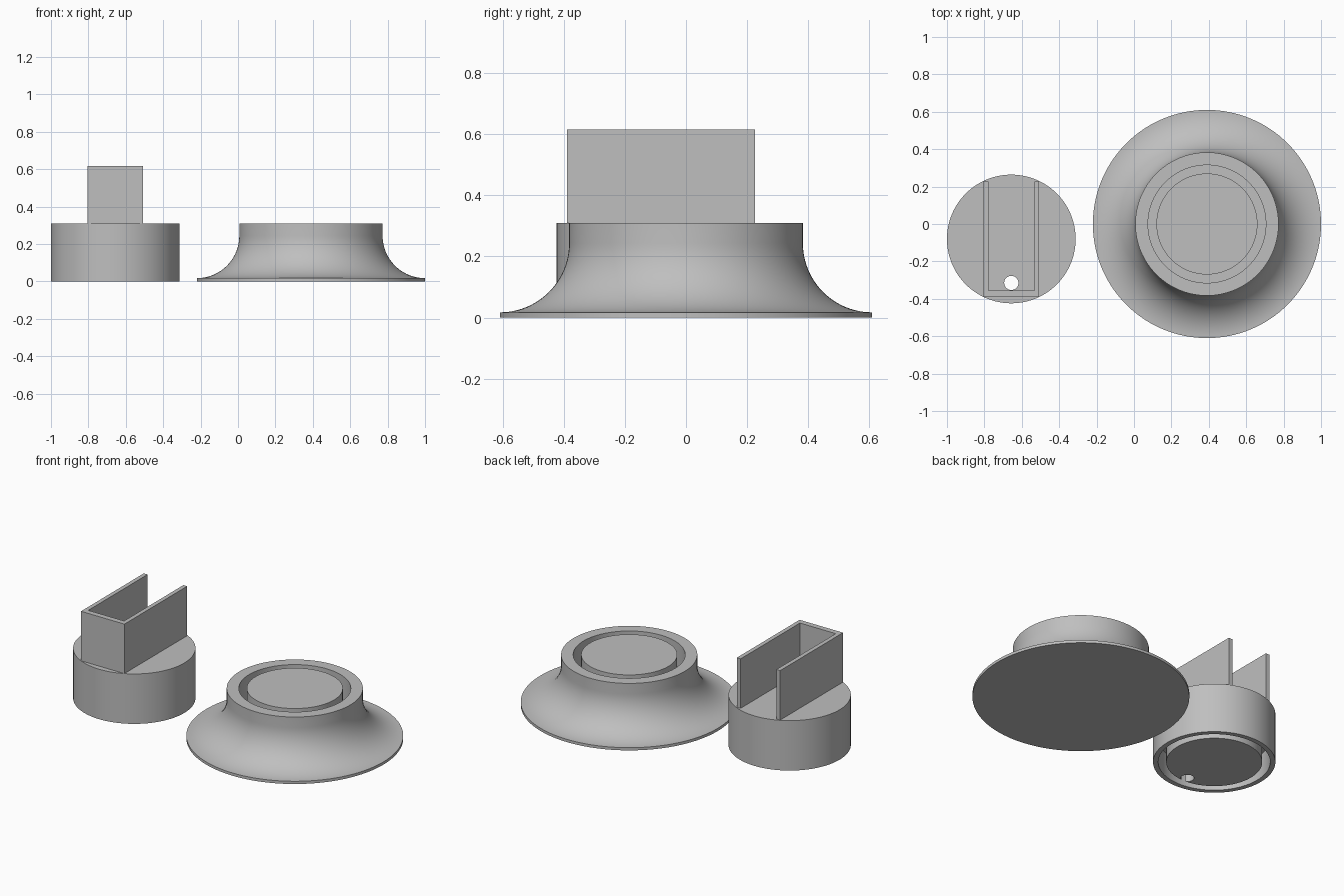
import bpy, bmesh, math
from mathutils import Vector

if "Cube" in bpy.data.objects:
    bpy.data.objects.remove(bpy.data.objects["Cube"])

SEGMENTS = 128
HEIGHT = 0.31
GROOVE = (0.27, 0.315)      # inner and outer groove radius
DEPTH = 0.15

grey = bpy.data.materials.new("plain grey")
grey.use_nodes = True
grey.diffuse_color = (0.52, 0.52, 0.52, 1)
grey.node_tree.nodes["Principled BSDF"].inputs["Base Color"].default_value = grey.diffuse_color


def finish(bm, name, location):
    bmesh.ops.recalc_face_normals(bm, faces=bm.faces[:])
    mesh = bpy.data.meshes.new(name)
    bm.to_mesh(mesh)
    bm.free()
    mesh.materials.append(grey)
    obj = bpy.data.objects.new(name, mesh)
    obj.location = location
    bpy.context.collection.objects.link(obj)
    return obj


def activate(obj):
    bpy.ops.object.select_all(action='DESELECT')
    obj.select_set(True)
    bpy.context.view_layer.objects.active = obj


def smooth(obj):
    activate(obj)
    bpy.ops.object.shade_smooth_by_angle(angle=math.radians(30))


def lathe(name, profile, location):
    """Revolve a (radius, height) profile about the vertical axis."""
    bm = bmesh.new()
    verts = [bm.verts.new((r, 0, z)) for r, z in profile]
    edges = [bm.edges.new(pair) for pair in zip(verts, verts[1:])]
    bmesh.ops.spin(bm, geom=verts + edges, cent=(0, 0, 0), axis=(0, 0, 1),
                   angle=math.tau, steps=SEGMENTS)
    bmesh.ops.remove_doubles(bm, verts=bm.verts[:], dist=0.0001)
    return finish(bm, name, location)


def groove(face, floor):
    inner, outer = GROOVE
    return [(outer, face), (outer, floor), (inner, floor), (inner, face)]


# Flared base with a ring groove in its top
rim, neck, lip = 0.61, 0.383, 0.017
flare = rim - neck
curve = []
for i in range(25):
    a = math.pi / 2 * i / 24
    curve.append((rim - flare * math.sin(a), lip + flare * (1 - math.cos(a))))
profile = [(0, 0), (rim, 0)] + curve + [(neck, HEIGHT)]
profile += groove(HEIGHT, HEIGHT - DEPTH) + [(0, HEIGHT)]
smooth(lathe("flared_base", profile, (0.39, 0, 0)))

# Round holder body with the matching groove underneath
cx, cy, radius = -0.656, -0.08, 0.344
profile = [(0, HEIGHT), (radius, HEIGHT), (radius, 0)]
profile += groove(0, DEPTH) + [(0, 0)]
body = lathe("holder_body", profile, (cx, cy, 0))

# Cable hole through the body
bm = bmesh.new()
bmesh.ops.create_cone(bm, cap_ends=True, segments=48, radius1=0.038,
                      radius2=0.038, depth=1)
cutter = finish(bm, "hole_cutter", (cx, -0.315, 0.2))
cutter.hide_render = True
cut = body.modifiers.new("cable hole", 'BOOLEAN')
cut.operation = 'DIFFERENCE'
cut.solver = 'EXACT'
cut.object = cutter
activate(body)
bpy.ops.object.modifier_apply(modifier=cut.name)
bpy.data.objects.remove(cutter)
smooth(body)

# U-shaped bracket, open at the back
half, wall, front, back, inside = 0.149, 0.026, -0.39, 0.226, -0.356
right_half = [(half, front), (half, back), (half - wall, back), (half - wall, inside)]
outline = right_half + [(-x, y) for x, y in reversed(right_half)]
bm = bmesh.new()
face = bm.faces.new([bm.verts.new((x, y, HEIGHT)) for x, y in outline])
top = bmesh.ops.extrude_face_region(bm, geom=[face], use_keep_orig=True)["geom"]
bmesh.ops.translate(bm, vec=Vector((0, 0, 0.307)),
                    verts=[g for g in top if isinstance(g, bmesh.types.BMVert)])
finish(bm, "holder_bracket", (cx, 0, 0))
